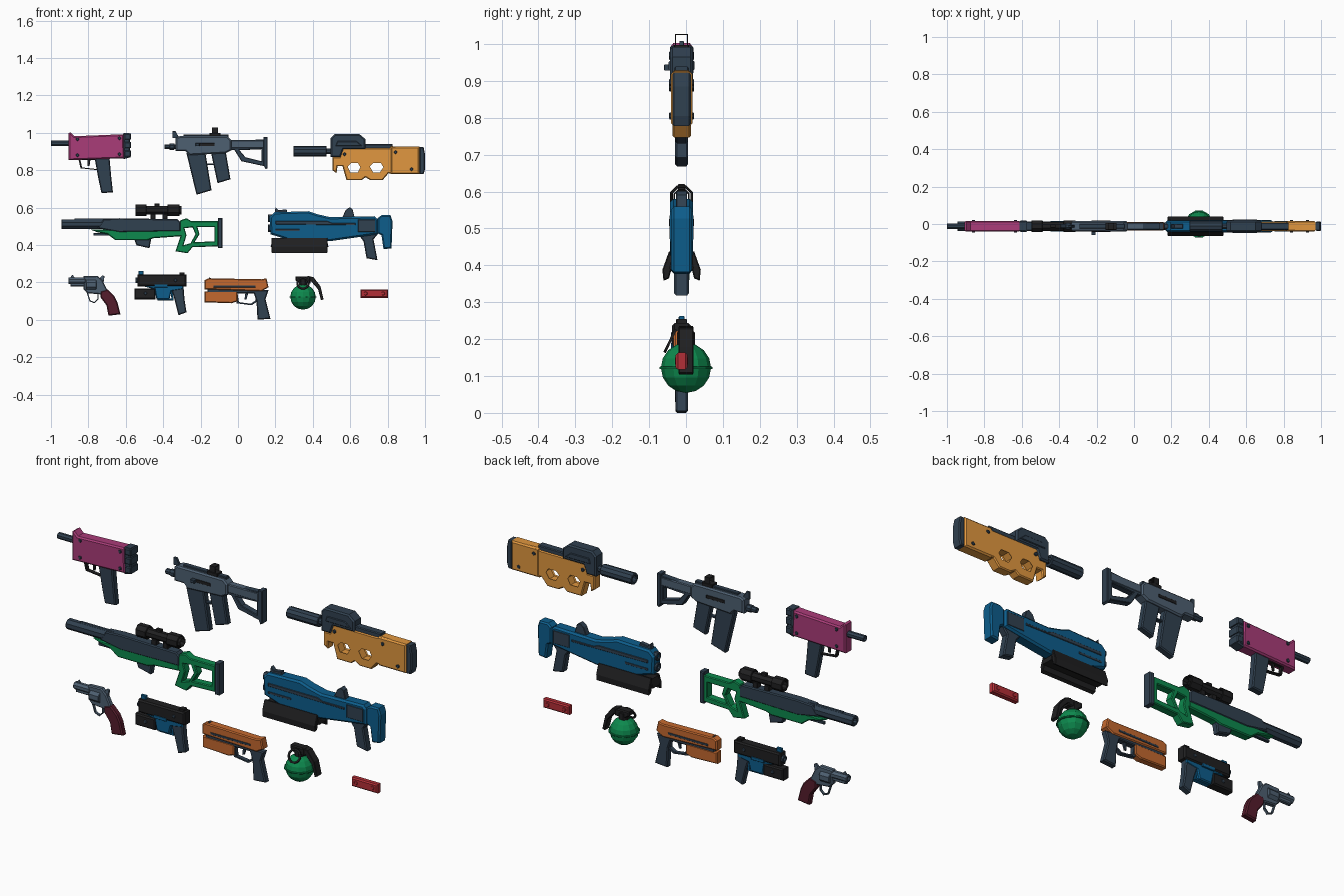
import bpy, bmesh, math
from mathutils import Matrix

# Profiles are traced in drawing units: 187 per unit, x to the right, z downward
S, OX, OZ, YC = 187.0, 238.5, 320.5, -0.012
X = lambda px: (px - OX) / S
Z = lambda pz: (OZ - pz) / S

COLOURS = dict(slate=(.030, .052, .080), steel=(.075, .115, .165), black=(.014, .014, .015),
               magenta=(.40, .045, .19), amber=(.75, .31, .05), green=(.004, .25, .075),
               blue=(.004, .11, .26), copper=(.55, .14, .028), maroon=(.09, .012, .025),
               red=(.45, .028, .038))
MATS = {}
for n, c in COLOURS.items():
    MATS[n] = bpy.data.materials.new(n)
    MATS[n].diffuse_color = (*c, 1)

ROT = {'y': Matrix.Rotation(math.pi / 2, 4, 'X'),
       'x': Matrix.Rotation(math.pi / 2, 4, 'Z') @ Matrix.Rotation(math.pi / 2, 4, 'X'),
       'z': Matrix.Identity(4)}


def finish(name, mat, mesh):
    mesh.name = name
    mesh.materials.clear()
    mesh.materials.append(MATS[mat])
    for p in mesh.polygons:
        p.use_smooth = False
        p.material_index = 0
    ob = bpy.data.objects.new(name, mesh)
    bpy.context.collection.objects.link(ob)
    return ob


def prism(name, mat, loops, depth, axis='y', at=(0, 0, 0), bev=0.0):
    """Chamfered extrusion of an outline (later loops are holes)."""
    cu = bpy.data.curves.new("tmp", 'CURVE')
    cu.dimensions, cu.fill_mode = '2D', 'BOTH'
    cu.extrude, cu.bevel_depth, cu.offset, cu.bevel_resolution = depth / 2 - bev, bev, -bev, 0
    for lp in loops:
        sp = cu.splines.new('POLY')
        sp.points.add(len(lp) - 1)
        for p, (a, b) in zip(sp.points, lp):
            p.co = (a, b, 0, 1)
        sp.use_cyclic_u = True
    tmp = bpy.data.objects.new("tmp", cu)
    bpy.context.collection.objects.link(tmp)
    dg = bpy.context.evaluated_depsgraph_get()
    me = bpy.data.meshes.new_from_object(tmp.evaluated_get(dg))
    bpy.data.objects.remove(tmp)
    bm = bmesh.new()
    bm.from_mesh(me)
    bmesh.ops.remove_doubles(bm, verts=bm.verts, dist=1e-5)
    bmesh.ops.recalc_face_normals(bm, faces=bm.faces)
    bm.to_mesh(me)
    bm.free()
    me.transform(Matrix.Translation(at) @ ROT[axis])
    return finish(name, mat, me)


def plate(name, mat, w, pts, holes=(), bev=.005, y=YC):
    loops = [[(X(a), Z(b)) for a, b in lp] for lp in (pts, *holes)]
    return prism(name, mat, loops, w, 'y', (0, y, 0), bev)


def box(name, mat, w, x0, z0, x1, z1, bev=.004, y=YC):
    return plate(name, mat, w, [(x0, z1), (x1, z1), (x1, z0), (x0, z0)], (), bev, y)


def guard(name, mat, w, pts, s=.72):
    """Thin loop: the outline with a scaled copy cut out."""
    cx, cz = (sum(p[i] for p in pts) / len(pts) for i in (0, 1))
    return plate(name, mat, w, pts, [[(cx + (a - cx) * s, cz + (b - cz) * s) for a, b in pts]], .001)


def ngon(r, n, c=(0, 0)):
    return [(c[0] + r * math.cos(math.tau * (i + .5) / n), c[1] + r * math.sin(math.tau * (i + .5) / n))
            for i in range(n)]


def tube(name, mat, x0, x1, pz, r, n=8, inner=0, bev=.002):
    loops = [ngon(r / S, n)] + ([ngon(inner / S, n)] if inner else [])
    return prism(name, mat, loops, (x1 - x0) / S, 'x', (X((x0 + x1) / 2), YC, Z(pz)), bev)


def bolts(name, mat, w, spots, r=1.7):
    for a, b in spots:
        prism(name, mat, [ngon(r / S, 6)], w, 'y', (X(a), YC, Z(b)), .002)


# --- Magenta machine pistol
tube("mp_barrel", "slate", 51.5, 70, 144, 3, 8, 1.8)
plate("mp_body", "magenta", .058, [(69, 161), (69, 134), (71, 133), (75, 137), (124, 135), (125, 159)], bev=.007)
plate("mp_rear", "slate", .056, [(124, 160), (124, 134), (130, 134), (131, 158)])
for z in (137.5, 146, 154.5):
    box("mp_rear_rib", "slate", .064, 125, z - 3, 131.5, z + 3)
plate("mp_grip", "slate", .036, [(95, 158), (110, 158), (112, 180), (113.5, 193), (102, 194), (99, 180)])
guard("mp_trigger_guard", "black", .02, [(79, 160), (98, 160), (99, 171), (81, 169)], .8)
plate("mp_trigger", "black", .01, [(88, 160), (91, 160), (90, 167), (88, 167)], bev=.001)
bolts("mp_bolt", "slate", .068, [(78, 140), (78, 156), (120, 139), (120, 155)])

# --- Steel submachine gun
tube("smg_barrel", "slate", 165, 178, 147.5, 2.6, 8, 1.4)
tube("smg_muzzle", "slate", 170, 175, 147.5, 3.4)
plate("smg_front_sight", "slate", .012, [(173, 139), (173, 132), (176, 132), (180, 139)], bev=.001)
plate("smg_body", "steel", .056, [(176, 152), (176, 139), (180, 137), (228, 137), (232, 141), (232, 151),
                                  (226, 154), (190, 156), (186, 152)], bev=.007)
box("smg_rail", "slate", .025, 184, 135.5, 229, 138, .002)
box("smg_slot", "black", .06, 196, 144, 215, 147, .001)
box("smg_charging_handle", "slate", .02, 196, 144, 200, 147, .002, y=-.05)
plate("smg_magazine", "slate", .036, [(187, 154), (206, 154), (212, 191), (197, 195.5)])
plate("smg_grip", "slate", .034, [(211, 151), (226, 151), (231, 180), (218, 184)])
guard("smg_trigger_guard", "slate", .02, [(203, 153), (217, 153), (217, 166), (206, 166)], .75)
box("sight_base", "black", .04, 210, 134, 221, 138, .002)
prism("sight_frame", "black", [[(-.018, -.02), (.018, -.02), (.018, .025), (-.018, .025)],
                               [(-.015, -.015), (.015, -.015), (.015, .022), (-.015, .022)]],
      .03, 'x', (X(215.5), YC, Z(133)))
plate("smg_stock", "slate", .034, [(230, 142), (265, 140), (265, 167), (242, 162), (235, 151), (230, 151)],
      [[(240, 151), (262, 150), (262, 162), (246, 158)]], .003)
box("smg_stock_tube", "steel", .038, 232, 141, 264, 149)
plate("smg_butt", "slate", .042, [(264, 138), (268, 138), (268, 169), (266, 170), (264, 166)], bev=.003)

# --- Amber compact rifle
tube("compact_suppressor", "slate", 294, 327, 152, 5.4, 10, 3)
tube("compact_barrel", "slate", 325, 334, 152, 3)
plate("compact_body", "amber", .05,
      [(333, 158), (333, 171), (337, 174), (338, 167), (343, 167), (347, 181), (362, 181), (366, 178), (371, 181),
       (383, 181), (389, 174), (420, 175), (420, 148), (393, 147), (390, 149), (343, 149), (340, 158)],
      [[(347, 167), (351, 163), (359, 163), (362, 168), (359, 174), (350, 174)],
       [(369, 167), (373, 163), (382, 163), (385, 168), (381, 174), (373, 174)]], .005)
box("compact_stock", "amber", .058, 391, 147.5, 420, 175, .007)
plate("compact_butt_pad", "slate", .05, [(420, 148), (424, 148), (425.5, 155), (425.5, 170), (424, 175), (420, 175)])
plate("compact_upper", "slate", .062, [(331, 158), (331, 139), (335, 135), (360, 135), (366, 140), (366, 150),
                                       (344, 150), (341, 158)], bev=.007)
plate("compact_upper_panel", "slate", .07, [(336, 147), (338, 142), (357, 142), (363, 147)], bev=.003)
box("compact_rail", "slate", .04, 364, 145, 393, 151)
bolts("compact_bolt", "slate", .068, [(396, 153), (412, 170), (345, 155)])

# --- Green long rifle
tube("rifle_barrel", "slate", 62, 122, 225, 5, 8, 2.5)
box("rifle_barrel_rib", "slate", .02, 75, 219.5, 122, 223)
plate("rifle_receiver", "slate", .05, [(98, 229), (104, 220), (120, 219), (178, 220), (181, 223), (181, 232), (120, 233)])
plate("rifle_fore_end", "green", .044, [(90, 230), (150, 231), (181, 231), (181, 237), (154, 239), (148, 241),
                                        (116, 241), (108, 235), (98, 233)])
box("rifle_front_rod", "slate", .016, 94, 234, 112, 236.5, .002)
plate("rifle_magazine", "slate", .034, [(134, 238), (152, 238), (150, 249), (137, 246)])
plate("rifle_stock", "green", .042,
      [(178, 231), (181, 221), (187, 219), (192, 222), (219, 222), (219, 247), (193, 248), (188, 254), (176, 252),
       (181, 237), (176, 236)],
      [[(185, 229), (193, 228), (196, 235), (191, 244), (184, 246), (187, 236)],
       [(198, 228), (215, 228), (215, 242), (195, 243), (200, 235)]], .004)
box("rifle_butt_pad", "slate", .046, 218.5, 219, 223, 249)
tube("scope_tube", "black", 136, 182, 211, 4.4, 8, 3.6, .001)
for x0, x1 in ((136, 147), (168, 180)):
    tube("scope_bell", "black", x0, x1, 211, 6.3, 8, 4.8)
for x in (151, 163):
    box("scope_mount", "black", .03, x, 214.8, x + 5, 221, .002)
box("scope_knob", "black", .02, 155, 204.5, 160, 208, .002)

# --- Blue shotgun
plate("shotgun_body", "blue", .062,
      [(271, 235), (270, 218), (275, 213), (309, 212), (318, 215), (331, 218), (375, 217), (378, 220), (378, 235),
       (358, 238), (330, 242), (290, 241)], bev=.009)
for z in (219, 229):
    tube("shotgun_muzzle", "slate", 268.5, 275, z, 4, 8, 2.2)
plate("shotgun_side_stripe", "slate", .068, [(276, 222), (328, 222), (333, 224), (356, 224), (356, 226), (276, 225)],
      bev=.002)
box("shotgun_side_vent", "slate", .066, 276, 230, 300, 232, .001)
plate("shotgun_front_sight", "slate", .024, [(275, 214), (276, 208), (279, 211), (287, 210), (288, 214)], bev=.002)
plate("shotgun_rear_sight", "slate", .03, [(343, 218), (346, 211), (350, 208), (353, 210), (355, 218)], bev=.002)
plate("shotgun_grip", "slate", .04, [(357, 220), (378, 220), (379, 234), (374, 240), (378, 261), (367, 259),
                                     (364, 242), (357, 233)])
box("shotgun_grip_plate", "slate", .066, 358, 220, 376, 233)
plate("shotgun_stock", "blue", .056, [(378, 219), (382, 216), (391, 216), (393, 222), (392, 249), (384, 250),
                                      (382, 236), (378, 234)], bev=.007)
plate("shotgun_pump", "black", .066, [(273, 240), (283, 240), (290, 238), (318, 238), (328, 243), (329, 248), (271, 248)])
wing = [(.026, .438), (.034, .438), (.052, .388), (.049, .358), (.034, .365), (.026, .395)]
for s in (1, -1):
    prism("shotgun_pump_wing", "black", [[(s * a, b) for a, b in wing][::s]], 56 / S, 'x', (X(300), YC, 0), .003)

# --- Steel revolver
tube("revolver_barrel", "steel", 69, 86, 281.5, 3.6, 8, 1.8)
box("revolver_underlug", "steel", .022, 71, 282, 86, 287)
plate("revolver_frame", "steel", .028, [(84, 290), (84, 277), (98, 276.5), (103, 281), (108, 291), (108, 296),
                                        (100, 295), (88, 294)])
plate("revolver_front_sight", "steel", .008, [(70, 279), (73, 275.5), (76, 279)], bev=.001)
tube("revolver_cylinder", "steel", 86.5, 97, 285.5, 5.6, 8)
plate("revolver_hammer", "steel", .012, [(99, 280), (103, 276), (105, 277), (104, 284)], bev=.001)
guard("revolver_trigger_guard", "steel", .014, [(87, 293), (99, 293), (99, 300), (95, 304), (90, 302)], .78)
plate("revolver_grip", "maroon", .034, [(101, 292), (108, 290), (115, 297), (118, 303), (121, 315), (109, 316.5),
                                        (107, 306), (101, 298)], bev=.006)

# --- Black pistol with light
box("pistol_slide", "black", .052, 138, 275, 187, 287, .007)
plate("pistol_frame", "blue", .04, [(140, 286), (184, 286), (184, 290), (172, 292), (170, 300), (157, 300), (155, 290)])
box("pistol_frame_panel", "blue", .056, 155, 285, 168, 288, .001)
box("pistol_front_sight", "blue", .016, 139, 271.5, 144, 277, .002)
box("pistol_rear_sight", "black", .03, 180, 273, 185, 277, .002)
box("pistol_light", "black", .05, 135, 289, 156, 300, .006)
tube("pistol_barrel", "slate", 136, 140, 281, 3.2, 8, 1.8)
guard("pistol_trigger_guard", "blue", .024, [(156, 288), (173, 288), (174, 301), (158, 301)], .76)
plate("pistol_grip", "slate", .036, [(171, 288), (184, 287), (185, 300), (187, 313), (179, 316), (175, 300)])
bolts("pistol_bolt", "slate", .056, [(146, 294), (176, 281)])

# --- Copper heavy pistol
plate("heavy_slide", "copper", .044, [(205, 290), (205, 281), (209, 279), (262, 280), (267, 279), (269, 288), (262, 292)])
box("heavy_rail_line", "slate", .048, 214, 286, 256, 288, .001)
box("heavy_mid_frame", "slate", .034, 208, 289, 260, 294)
plate("heavy_lower_barrel", "copper", .038, [(205, 303), (205, 292), (238, 292), (238, 302), (232, 304)])
plate("heavy_sight", "slate", .014, [(208, 281), (210, 278), (214, 281)], bev=.001)
guard("heavy_trigger_guard", "slate", .022, [(235, 291), (258, 291), (258, 302), (252, 306), (237, 304)], .78)
plate("heavy_trigger", "slate", .01, [(246, 293), (249, 293), (247, 300), (245, 300)], bev=.001)
plate("heavy_grip", "slate", .034, [(253, 290), (269, 291), (266, 300), (271, 319.5), (258, 320.5), (257, 302)])

# --- Green grenade
gx, gz = X(303.5), .122
bm = bmesh.new()
bmesh.ops.create_uvsphere(bm, u_segments=12, v_segments=8, radius=.068)
bmesh.ops.translate(bm, verts=bm.verts, vec=(gx, 0, gz))
sphere = bpy.data.meshes.new("grenade_body")
bm.to_mesh(sphere)
bm.free()
finish("grenade_body", "green", sphere)
prism("grenade_band", "green", [ngon(.074, 12)], .007, 'z', (gx, 0, gz), .001)
prism("grenade_neck", "black", [ngon(.026, 8)], .04, 'z', (gx, 0, .2), .003)
plate("grenade_cap", "black", .042, [(296, 277), (311, 277), (311, 284), (300, 284), (296, 281)], y=0)
plate("grenade_lever", "black", .04, [(308, 276.5), (314, 278), (321, 287), (324, 300), (321.5, 301), (318.5, 290),
                                      (312, 282.5), (308, 282)], bev=.002, y=0)
ring = prism("grenade_ring", "black", [ngon(.036, 12), ngon(.027, 12)], .007, 'y')
ring.location, ring.rotation_euler = (gx, -.043, .195), (-.45, 0, 0)

# --- Red pocket tool
box("pocket_tool", "red", .032, 361, 290, 388.5, 298.5, .006)
bolts("pocket_tool_rivet", "red", .036, [(366, 294.2), (383.5, 294.2)], 2)
